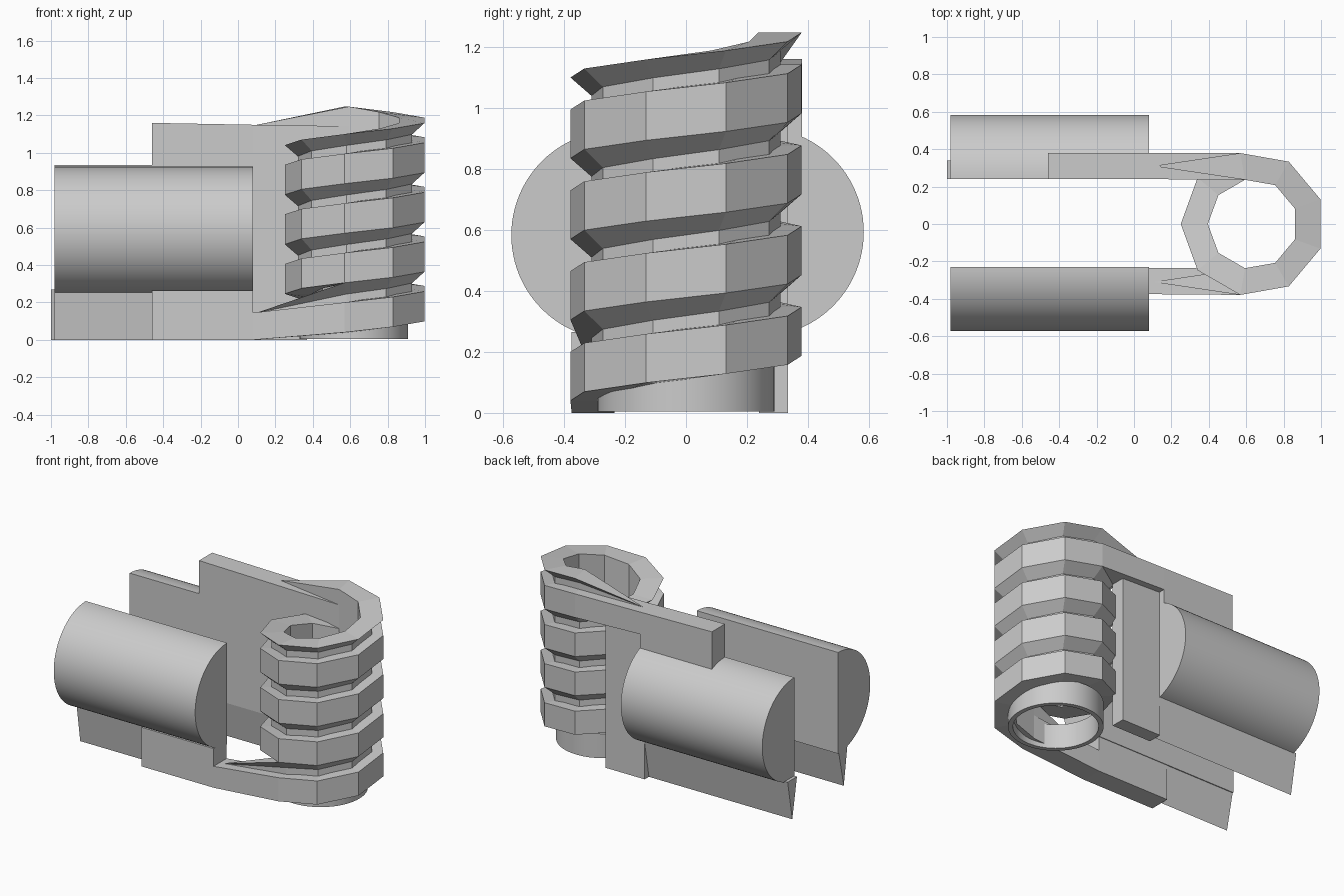
import bpy, bmesh
from math import sin, cos, pi, radians
from mathutils import Vector

cube = bpy.data.objects.get("Cube")
if cube:
    bpy.data.objects.remove(cube, do_unlink=True)

grey = bpy.data.materials.new("light_grey")
grey.use_nodes = True
grey.diffuse_color = (0.6, 0.6, 0.6, 1)
grey.node_tree.nodes["Principled BSDF"].inputs["Base Color"].default_value = (0.6, 0.6, 0.6, 1)


def loft(name, rings, smooth=False, closed=False):
    """Skin matching rings of points; cap the ends unless the loft is closed."""
    bm = bmesh.new()
    loops = [[bm.verts.new(p) for p in ring] for ring in rings]
    pairs = list(zip(loops, loops[1:]))
    if closed:
        pairs.append((loops[-1], loops[0]))
    else:
        bm.faces.new(loops[0])
        bm.faces.new(loops[-1])
    for a, b in pairs:
        for i in range(len(a)):
            j = (i + 1) % len(a)
            bm.faces.new((a[i], a[j], b[j], b[i]))
    bmesh.ops.remove_doubles(bm, verts=bm.verts, dist=0.0001)
    bmesh.ops.recalc_face_normals(bm, faces=bm.faces)
    mesh = bpy.data.meshes.new(name)
    bm.to_mesh(mesh)
    bm.free()
    mesh.materials.append(grey)
    obj = bpy.data.objects.new(name, mesh)
    bpy.context.collection.objects.link(obj)
    if smooth:
        bpy.ops.object.select_all(action="DESELECT")
        obj.select_set(True)
        bpy.context.view_layer.objects.active = obj
        bpy.ops.object.shade_smooth_by_angle(angle=radians(30))
    return obj


def bar(name, x0, x1, section, smooth=False):
    """Straight bar along x with a (y, z) section."""
    return loft(name, [[(x, y, z) for y, z in section] for x in (x0, x1)], smooth)


def box(y0, y1, z0, z1):
    return [(y0, z0), (y1, z0), (y1, z1), (y0, z1)]


# Nine-sided spiral: z rises with the angle
CX, PITCH = 0.635, 0.265
FIRST, LAST = -100, 1180
R_IN, R_CORE, R_OUT, BAND = 0.24, 0.315, 0.385, 0.16


def coil_ring(angle, section):
    a = radians(angle)
    base = 0.04 + PITCH * (angle - FIRST) / 360
    return [(CX + r * cos(a), r * sin(a), base + z) for r, z in section]


def coil(section, start, end):
    return [coil_ring(a, section) for a in range(start, end + 1, 40)]


# Thick coil band, running straight into an arm at each end
band = [(R_IN, 0), (R_OUT, 0), (R_OUT, BAND), (R_IN, BAND)]
bottom_end = [(0.08, y, z) for y, z in ((-0.235, 0), (-0.375, 0), (-0.375, 0.145), (-0.235, 0.145))]
top_end = [(0.08, y, z) for y, z in ((0.24, 1.0), (0.38, 1.0), (0.38, 1.15), (0.24, 1.15))]
loft("coil_band", [bottom_end] + coil(band, FIRST, LAST) + [top_end])

# Recessed core with a flared underside, tapering to a point at both ends
drop = BAND - PITCH
core = [(R_IN, drop), (R_CORE, drop), (R_CORE, -0.06), (R_OUT, 0), (R_IN, 0)]
tips = [[Vector((0.1, s * 0.31, z + 0.0005 * i)) for i in range(5)]
        for s, z in ((-1, 0.143), (1, 1.148))]
loft("coil_core", [tips[0]] + coil(core, FIRST + 360, LAST + 360) + [tips[1]])

# Round collar under the coil
collar = [(0.26, 0.005), (0.29, 0.005), (0.29, 0.17), (0.26, 0.17)]
loft("base_collar",
     [[(0.62 + r * cos(2 * pi * i / 64), r * sin(2 * pi * i / 64), z) for r, z in collar]
      for i in range(64)], smooth=True, closed=True)

# Half-round grips and the tapered keel below each
for side, label, flat, mid, x0, keel_end in (
        (-1, "front", 0.23, 0.583, -0.98, -0.46),
        (1, "back", 0.24, 0.593, -0.98, 0.08)):
    arc = [(side * (flat + 0.343 * sin(pi * i / 48)), mid + 0.343 * cos(pi * i / 48))
           for i in range(49)]
    bar(label + "_grip", x0, 0.08, arc, smooth=True)
    keel = [(side * flat, 0.27), (side * (flat + 0.1), 0.27), (side * 0.29, 0)]
    bar(label + "_keel", -1.0 if side > 0 else x0, keel_end, keel)

# Blocks joining the arms to the grips
bar("bottom_arm", -0.46, 0.08, box(-0.375, -0.235, 0, 0.265))
arm = bar("top_arm", -0.46, 0.08, box(0.24, 0.38, 0.9, 1.15))
for v in arm.data.vertices:
    if v.co.x < 0 and v.co.z > 1:
        v.co.z = 1.16

# Upright plate between the back grip and the coil
bar("back_plate", 0.075, 0.37, box(0.24, 0.335, 0, 1.01))
